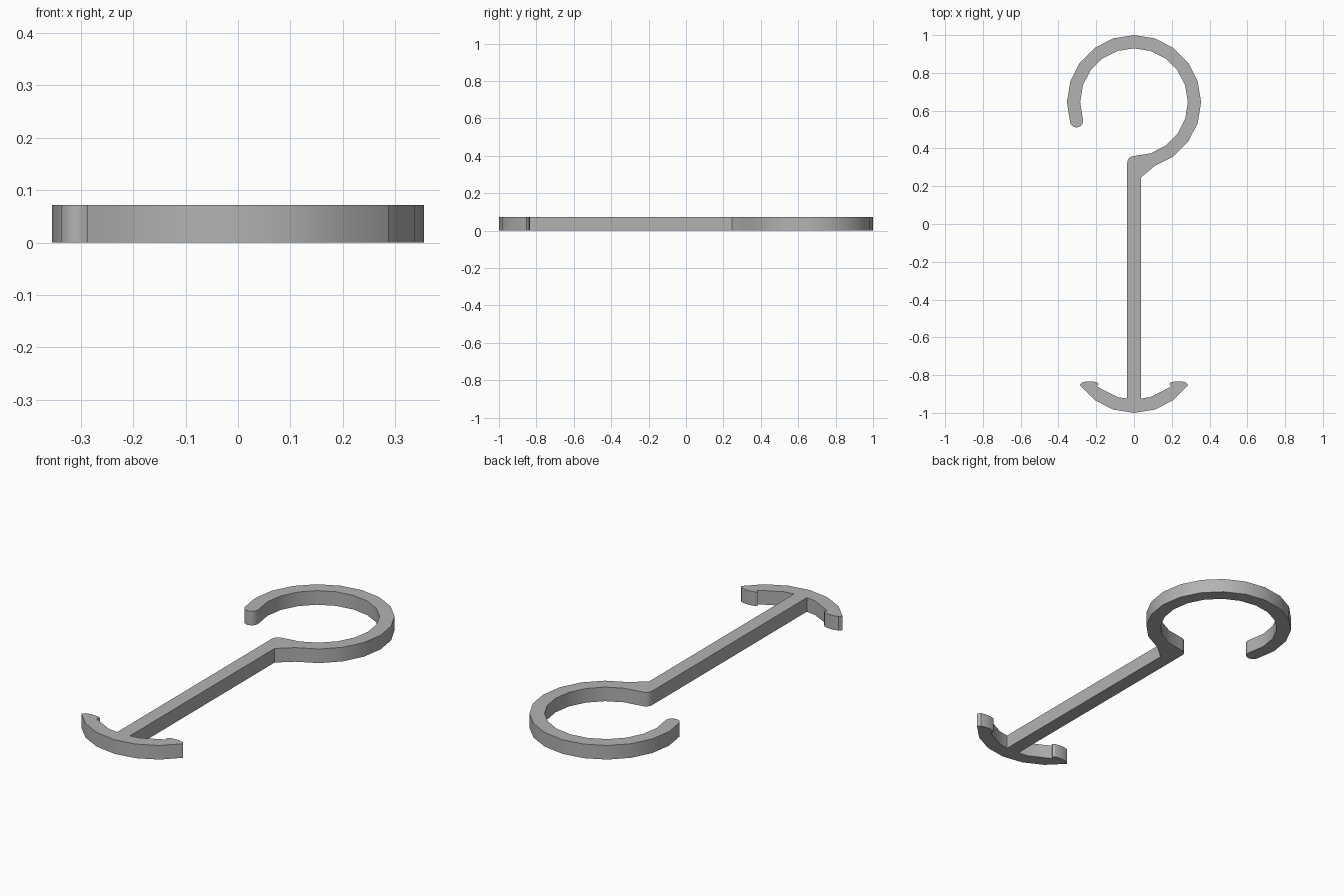
import bpy, bmesh
from math import cos, sin, radians

if "Cube" in bpy.data.objects:
    bpy.data.objects.remove(bpy.data.objects["Cube"], do_unlink=True)

THICK = 0.072
HALF = 0.036          # half width of the rod
OUTER, INNER = 0.355, 0.285
RING_Y = 0.645        # arc centres lie at +RING_Y and -RING_Y

grey = bpy.data.materials.new("plain_grey")
grey.use_nodes = True
colour = (0.45, 0.45, 0.45, 1)
grey.diffuse_color = colour
grey.node_tree.nodes["Principled BSDF"].inputs["Base Color"].default_value = colour


def arc(cx, cy, r, start, end, steps):
    """Points along a circular arc, angles in degrees."""
    angles = [radians(start + (end - start) * i / steps) for i in range(steps + 1)]
    return [(cx + r * cos(a), cy + r * sin(a)) for a in angles]


def extrude_outline(name, points):
    """Turn a closed outline into a flat solid standing on the ground."""
    bm = bmesh.new()
    base = bm.faces.new([bm.verts.new((x, y, 0)) for x, y in points])
    result = bmesh.ops.extrude_face_region(bm, geom=[base], use_keep_orig=True)
    top = [v for v in result["geom"] if isinstance(v, bmesh.types.BMVert)]
    bmesh.ops.translate(bm, verts=top, vec=(0, 0, THICK))
    bmesh.ops.recalc_face_normals(bm, faces=bm.faces)
    mesh = bpy.data.meshes.new(name)
    bm.to_mesh(mesh)
    bm.free()
    mesh.materials.append(grey)
    obj = bpy.data.objects.new(name, mesh)
    bpy.context.collection.objects.link(obj)
    bpy.ops.object.select_all(action="DESELECT")
    obj.select_set(True)
    bpy.context.view_layer.objects.active = obj
    bpy.ops.object.shade_smooth_by_angle(angle=radians(30))
    return obj


# Open hook with a rounded tip and the neck that meets the rod
NECK_Y = 0.245
tip_r = (OUTER - INNER) / 2
tip_mid = (OUTER + INNER) / 2
tip = (tip_mid * cos(radians(198)), RING_Y + tip_mid * sin(radians(198)))
hook = [(HALF, NECK_Y)]
hook += arc(0, RING_Y, OUTER, -72, 198, 15)
hook += arc(*tip, tip_r, 198, 378, 8)[1:-1]
hook += arc(0, RING_Y, INNER, 198, -72, 15)
hook += arc(0, 0.36 - HALF, HALF, 90, 180, 5)
hook += [(-HALF, NECK_Y)]
extrude_outline("hook", hook)

# Straight rod, its foot cut to sit on the inner curve of the anchor
inner_curve = arc(0, -RING_Y, INNER, -90, -54, 2)
slope = (inner_curve[1][1] - inner_curve[0][1]) / inner_curve[1][0]
foot_y = inner_curve[0][1] + HALF * slope
extrude_outline("rod", [(-HALF, NECK_Y), (-HALF, foot_y), inner_curve[0],
                        (HALF, foot_y), (HALF, NECK_Y)])

# Curved anchor foot with a small rounded barb on each end
right = arc(0, -RING_Y, OUTER, -90, -36, 3)
right += [(0.275, -0.839), (0.25, -0.833), (0.22, -0.833), (0.197, -0.838),
          (0.188, -0.847), (0.197, -0.86)]
right += inner_curve[::-1]
left = [(-x, y) for x, y in right[1:-1]]
extrude_outline("anchor_foot", right + left[::-1])
